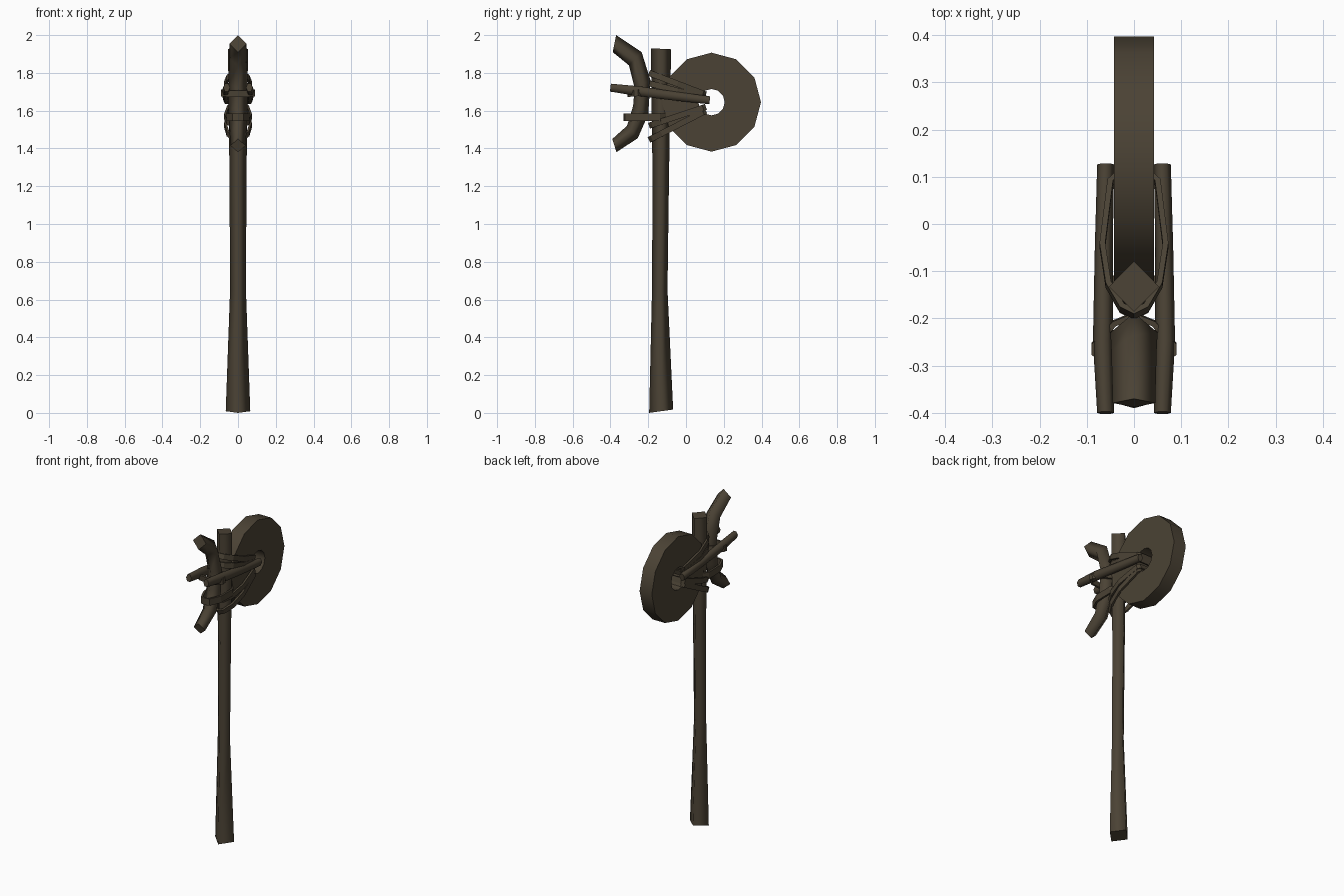
import bpy, bmesh, math
from mathutils import Vector

if "Cube" in bpy.data.objects:
    bpy.data.objects.remove(bpy.data.objects["Cube"])

wood = bpy.data.materials.new("dark brown")
wood.diffuse_color = (0.07, 0.055, 0.035, 1)
wood.use_nodes = True
wood.node_tree.nodes["Principled BSDF"].inputs["Base Color"].default_value = wood.diffuse_color


def finish(name, bm, smooth=True):
    bmesh.ops.recalc_face_normals(bm, faces=bm.faces)
    for f in bm.faces:
        f.smooth = smooth
    me = bpy.data.meshes.new(name)
    bm.to_mesh(me)
    bm.free()
    me.materials.append(wood)
    ob = bpy.data.objects.new(name, me)
    bpy.context.collection.objects.link(ob)
    return ob


def pole(name, rings, sides=4, turn=0.0, smooth=True):
    """Tube through rings of (centre, x half width, in-plane half vector)."""
    bm = bmesh.new()
    loops = []
    for c, rx, v in rings:
        loop = []
        for i in range(sides):
            a = 2 * math.pi * i / sides + turn
            loop.append(bm.verts.new(Vector(c) + Vector((rx * math.cos(a), 0, 0))
                                     + Vector(v) * math.sin(a)))
        loops.append(loop)
    for a, b in zip(loops, loops[1:]):
        for i in range(sides):
            j = (i + 1) % sides
            bm.faces.new((a[i], a[j], b[j], b[i]))
    for loop in (loops[0], loops[-1]):
        for e in bm.faces.new(loop).edges:
            e.smooth = False
    return finish(name, bm, smooth)


def edge_pole(name, pairs, rx):
    """Pole described by its two side-view outlines: (y1, z1, y2, z2)."""
    rings = []
    for (y1, z1, y2, z2), r in zip(pairs, rx):
        rings.append(((0, (y1 + y2) / 2, (z1 + z2) / 2), r,
                      (0, (y2 - y1) / 2, (z2 - z1) / 2)))
    return pole(name, rings)


def strap(name, start, end, half, width, thick=0.012):
    """Closed flat band; half = (x, s) outline with s running start to end."""
    a, b = Vector((0, *start)), Vector((0, *end))
    d = b - a
    length = d.length
    d.normalize()
    w = Vector((0, -d.z, d.y)) * width / 2
    pts = [Vector((x, s * length)) for x, s in half]
    pts += [Vector((-p.x, p.y)) for p in reversed(pts) if p.x > 1e-5]
    mid = length / 2
    bm = bmesh.new()
    rings = []
    n = len(pts)
    for i, p in enumerate(pts):
        t = pts[(i + 1) % n] - pts[i - 1]
        nrm = Vector((t.y, -t.x)).normalized()
        if nrm.dot(p - Vector((0, mid))) < 0:
            nrm = -nrm
        q = p - nrm * thick
        P = a + Vector((p.x, 0, 0)) + d * p.y
        Q = a + Vector((q.x, 0, 0)) + d * q.y
        rings.append([bm.verts.new(v) for v in (P + w, P - w, Q - w, Q + w)])
    for i in range(n):
        r, s = rings[i], rings[(i + 1) % n]
        for k in range(4):
            bm.faces.new((r[k], r[(k + 1) % 4], s[(k + 1) % 4], s[k]))
    return finish(name, bm, False)


# Long handle, square section set on its corner
edge_pole("handle",
          [(-0.195, 0.0, -0.068, 0.018), (-0.18, 0.65, -0.098, 0.65),
           (-0.177, 1.25, -0.09, 1.25), (-0.186, 1.93, -0.079, 1.925)],
          [0.065, 0.042, 0.045, 0.053])

# Bent branch behind the handle
edge_pole("bent_branch",
          [(-0.39, 1.45, -0.368, 1.38), (-0.312, 1.52, -0.255, 1.455),
           (-0.28, 1.625, -0.2, 1.58), (-0.272, 1.72, -0.188, 1.76),
           (-0.302, 1.84, -0.235, 1.91), (-0.388, 1.91, -0.37, 2.0)],
          [0.04, 0.045, 0.05, 0.05, 0.048, 0.045])

# Stone wheel with a round hole
bm = bmesh.new()
rows = []
for r, x in ((0.262, -0.042), (0.262, 0.042), (0.07, 0.042), (0.07, -0.042)):
    rows.append([bm.verts.new((x, 0.135 + r * math.sin(i * math.pi / 6),
                               1.645 + r * math.cos(i * math.pi / 6)))
                 for i in range(12)])
for k in range(4):
    a, b = rows[k], rows[(k + 1) % 4]
    for i in range(12):
        j = (i + 1) % 12
        bm.faces.new((a[i], a[j], b[j], b[i]))
for e in bm.edges:
    if abs(e.verts[0].co.x - e.verts[1].co.x) < 1e-5:
        rims = {f.normal.x for f in e.link_faces}
        e.smooth = False
finish("stone_wheel", bm)

# Pair of side pegs running back from the wheel hole
for side, label in ((-1, "left"), (1, "right")):
    pole("side_peg_" + label,
         [((side * 0.06, -0.40, 1.722), 0.018, (0.0, 0.003, 0.024)),
          ((side * 0.066, -0.25, 1.703), 0.021, (0.0, 0.003, 0.03)),
          ((side * 0.064, -0.05, 1.676), 0.019, (0.0, 0.003, 0.027)),
          ((side * 0.06, 0.126, 1.655), 0.018, (0.0, 0.003, 0.024))],
         sides=6)

# Straps from the wheel hole around the handle
wrap = [(0, 0), (0.03, 0.05), (0.06, 0.22), (0.073, 0.5), (0.056, 0.95), (0.04, 1), (0, 1)]
for i, (zh, zw) in enumerate(((1.80, 1.685), (1.745, 1.665), (1.52, 1.62), (1.445, 1.60))):
    strap("wheel_strap_%d" % (i + 1), (-0.196, zh), (0.105, zw), wrap, 0.032)

# Straps tying the branch to the pegs and to the handle
strap("peg_strap", (-0.31, 1.69), (-0.187, 1.70),
      [(0, 0), (0.055, 0.05), (0.09, 0.28), (0.09, 0.46), (0.045, 0.85), (0, 1)], 0.035)
strap("branch_strap", (-0.33, 1.565), (-0.075, 1.565),
      [(0, 0), (0.03, 0.03), (0.06, 0.3), (0.062, 0.75), (0.03, 0.95), (0, 1)], 0.042)
